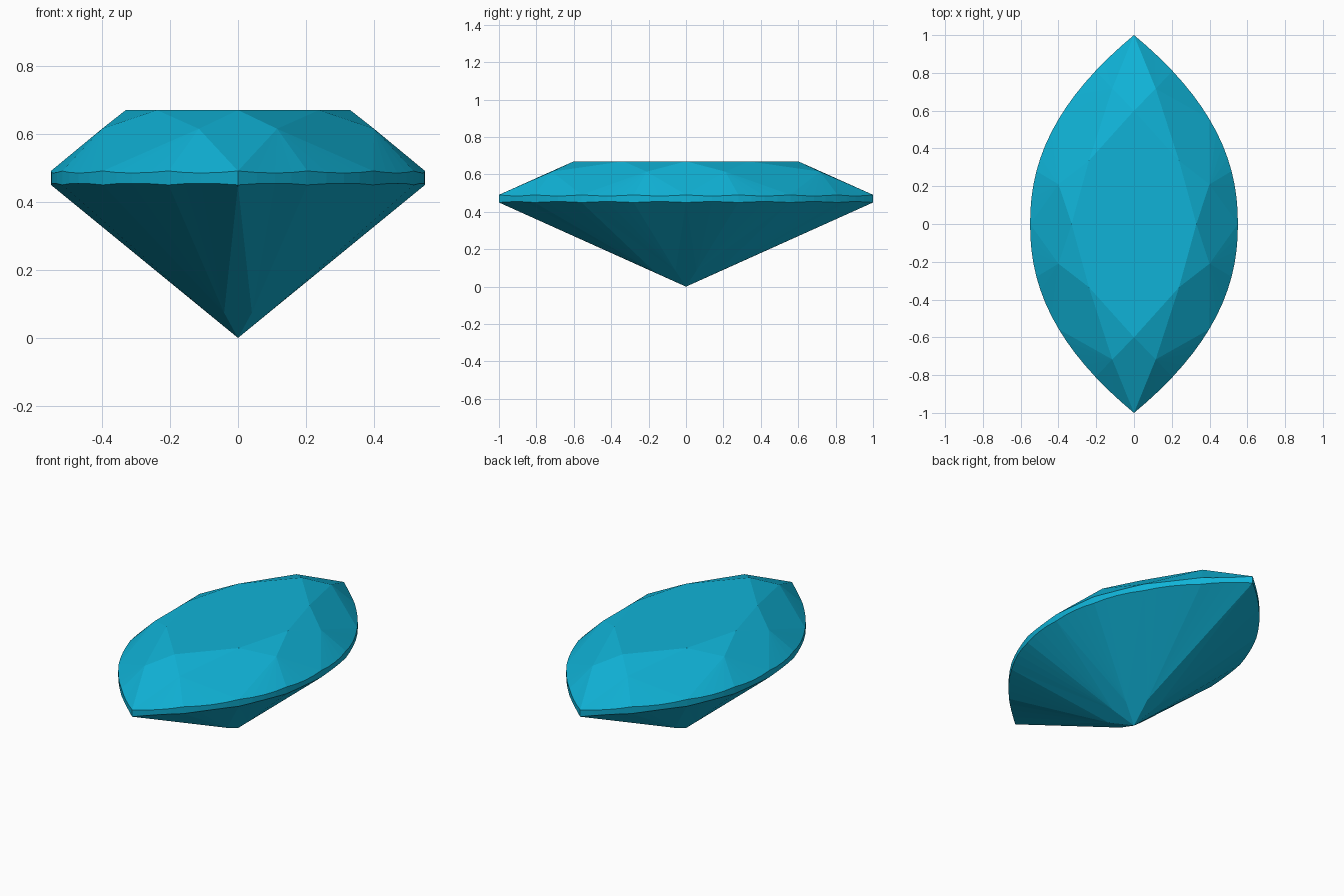
import bpy, bmesh

if "Cube" in bpy.data.objects:
    bpy.data.objects.remove(bpy.data.objects["Cube"])

# Marquise gem: 16 key stations around the outline, even ones carry main facets
KEY_Y = [0, 0.28, 0.558, 0.81, 1]          # station y values in one quarter
STAR = {1: (0.40, 0.21), 3: (0.115, 0.717)}  # crown star tips in one quarter
STEPS = 4                                   # girdle segments per station


def fold(u):
    """Fold a station number 0..16 into the first quarter with x/y signs."""
    u %= 16
    if u <= 4:
        return u, 1, 1
    if u <= 8:
        return 8 - u, -1, 1
    if u <= 12:
        return u - 8, -1, -1
    return 16 - u, 1, -1


def outline(u, scale=1.0):
    v, sx, sy = fold(u)
    i = min(int(v), 3)
    y = KEY_Y[i] + (KEY_Y[i + 1] - KEY_Y[i]) * (v - i)
    return sx * scale * 0.55 * (1 - y ** 2.2), sy * scale * y


bm = bmesh.new()

# Girdle: two slightly scalloped rings
top, bottom = [], []
N = 16 * STEPS
for k in range(N):
    u = k / STEPS
    f = u % 1
    dip = 0.006 * 4 * f * (1 - f)
    x, y = outline(u)
    top.append(bm.verts.new((x, y, 0.491 - dip)))
    bottom.append(bm.verts.new((x, y, 0.45 + dip * 0.8)))
for k in range(N):
    n = (k + 1) % N
    bm.faces.new((bottom[k], bottom[n], top[n], top[k]))

# Table corners, star tips, pavilion junctions and culet
table, star, junction = {}, {}, {}
culet = bm.verts.new((0, 0, 0))
for s in range(16):
    if s % 2 == 0:
        table[s] = bm.verts.new((*outline(s, 0.6), 0.67))
    else:
        v, sx, sy = fold(s)
        star[s] = bm.verts.new((sx * STAR[v][0], sy * STAR[v][1], 0.615))
        junction[s] = bm.verts.new((*outline(s, 0.2), 0.085 if v == 1 else 0.074))
bm.faces.new([table[s] for s in range(0, 16, 2)])

for s in range(16):
    if s % 2 == 0:
        # Main crown kite and main pavilion kite
        a, b = (s - 1) % 16, (s + 1) % 16
        bm.faces.new((table[s], star[a], top[s * STEPS], star[b]))
        bm.faces.new((culet, junction[b], bottom[s * STEPS], junction[a]))
    else:
        # Star facet next to the table
        bm.faces.new((table[s - 1], star[s], table[(s + 1) % 16]))
    # Half facets fanning from the tip to the girdle
    odd = s if s % 2 else s + 1
    for j in range(STEPS):
        k, n = s * STEPS + j, (s * STEPS + j + 1) % N
        bm.faces.new((star[odd], top[k], top[n]))
        bm.faces.new((junction[odd], bottom[n], bottom[k]))

bmesh.ops.recalc_face_normals(bm, faces=bm.faces)
mesh = bpy.data.meshes.new("gem")
bm.to_mesh(mesh)
bm.free()
gem = bpy.data.objects.new("gem", mesh)
bpy.context.collection.objects.link(gem)

mat = bpy.data.materials.new("blue_gem")
mat.diffuse_color = (0.005, 0.45, 0.68, 1)
mat.use_nodes = True
mat.node_tree.nodes["Principled BSDF"].inputs["Base Color"].default_value = mat.diffuse_color
mesh.materials.append(mat)
